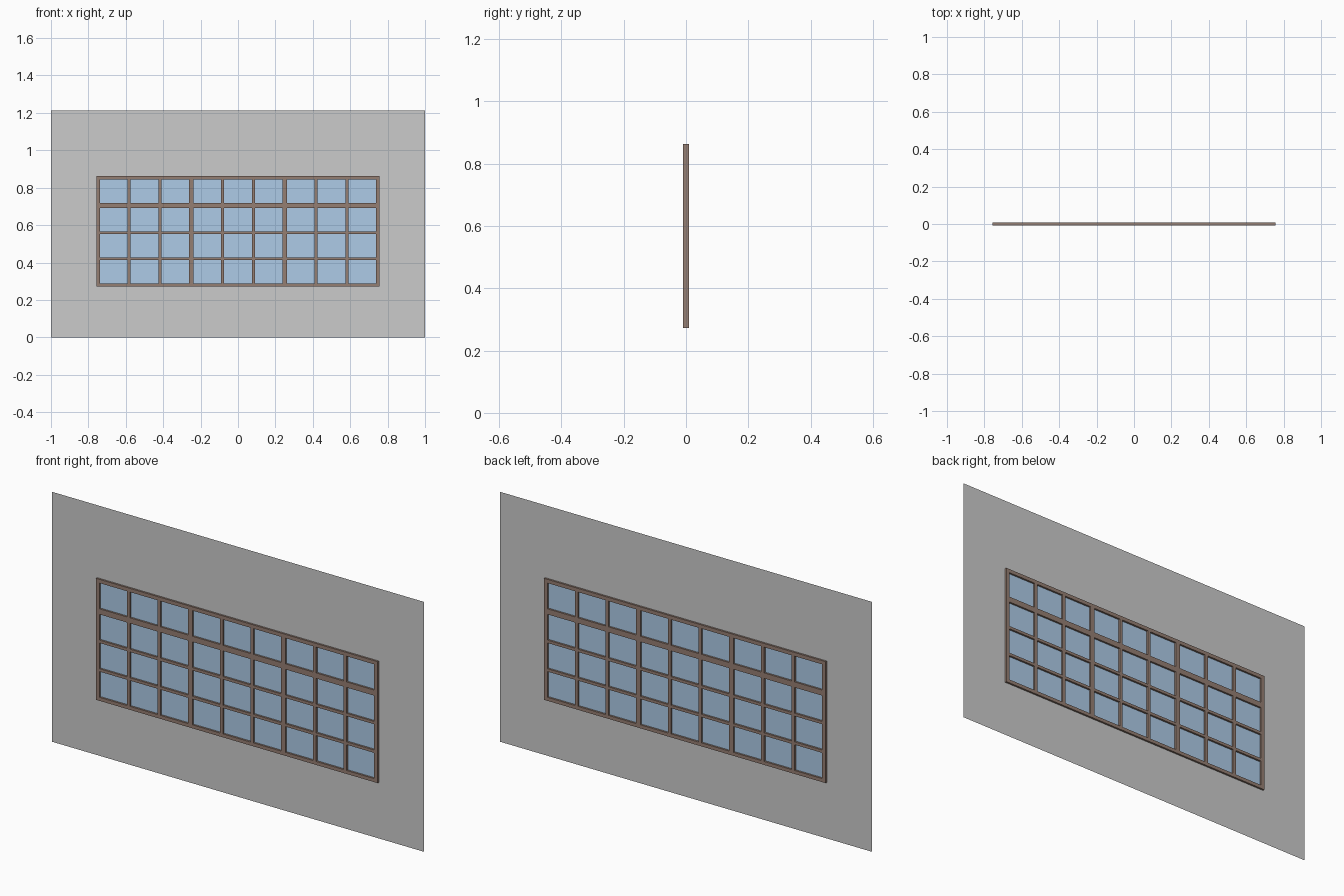
import bpy, bmesh

if "Cube" in bpy.data.objects:
    bpy.data.objects.remove(bpy.data.objects["Cube"])

FRAME_X, FRAME_Z0, FRAME_Z1 = 0.757, 0.272, 0.862
DEPTH = 0.018
PANE_W = 0.148

# Opening spans: three groups of three columns, four rows
columns = [(g * 0.5 + c * 0.164 - PANE_W / 2, g * 0.5 + c * 0.164 + PANE_W / 2)
           for g in (-1, 0, 1) for c in (-1, 0, 1)]
rows = [(0.289, 0.414), (0.428, 0.553), (0.567, 0.692), (0.719, 0.844)]


def material(name, rgb):
    m = bpy.data.materials.new(name)
    m.diffuse_color = (*rgb, 1)
    m.use_nodes = True
    m.node_tree.nodes["Principled BSDF"].inputs["Base Color"].default_value = m.diffuse_color
    return m


def pierced_sheet(name, xs, zs, keep, mat=None, thickness=0):
    """Sheet at y = 0 on a grid of cuts, holding only the cells that keep(i, j) accepts."""
    bm = bmesh.new()
    grid = [[bm.verts.new((x, 0, z)) for z in zs] for x in xs]
    for i in range(len(xs) - 1):
        for j in range(len(zs) - 1):
            if keep(i, j):
                bm.faces.new((grid[i][j], grid[i + 1][j],
                              grid[i + 1][j + 1], grid[i][j + 1]))
    mesh = bpy.data.meshes.new(name)
    bm.to_mesh(mesh)
    bm.free()
    ob = bpy.data.objects.new(name, mesh)
    bpy.context.collection.objects.link(ob)
    if mat:
        mesh.materials.append(mat)
    if thickness:
        mod = ob.modifiers.new("thickness", 'SOLIDIFY')
        mod.thickness = thickness
        mod.offset = 0
    return ob


brown = material("frame_brown", (0.30, 0.21, 0.17))
blue = material("glass_blue", (0.42, 0.60, 0.80))

# Thin wall with the window opening
pierced_sheet("wall", [-1, -FRAME_X, FRAME_X, 1], [0, FRAME_Z0, FRAME_Z1, 1.214],
              lambda i, j: (i, j) != (1, 1))

# Frame and glazing bars in one lattice
xs = [-FRAME_X] + [x for c in columns for x in c] + [FRAME_X]
zs = [FRAME_Z0] + [z for r in rows for z in r] + [FRAME_Z1]
pierced_sheet("window_frame", xs, zs, lambda i, j: not (i % 2 and j % 2), brown, DEPTH)

# Glass panes
pierced_sheet("glass_panes", xs, zs, lambda i, j: i % 2 and j % 2, blue)
